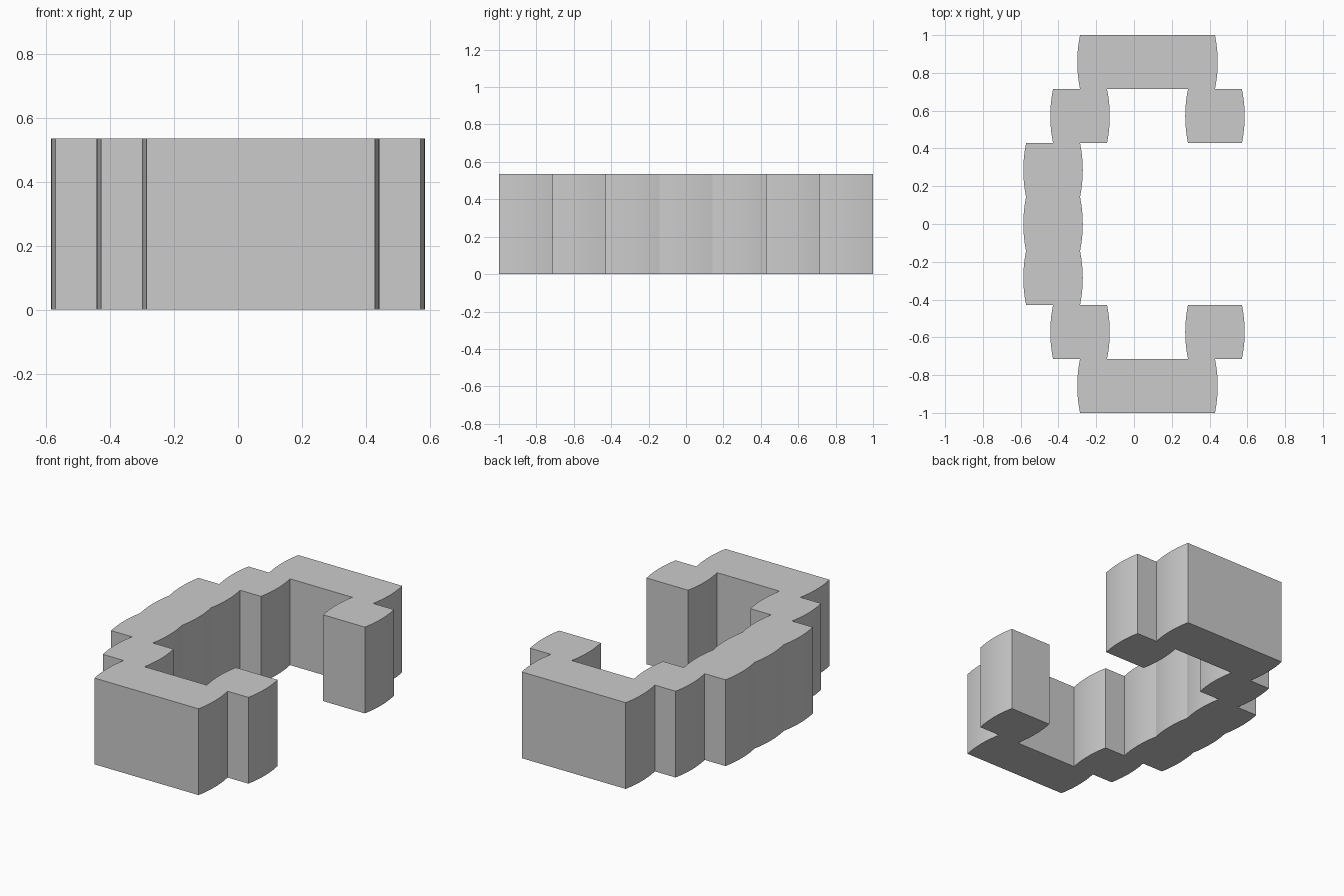
import bpy, bmesh

if "Cube" in bpy.data.objects:
    bpy.data.objects.remove(bpy.data.objects["Cube"])

U = 2 / 7          # cell size of the stepped plan
HEIGHT = 0.536
BULGE = 0.0145     # outward bow of every side wall
SEG = 10

# side walls in counter-clockwise order: (x in cells, row, direction)
walls = [(1.5, 0, 1), (2, 1, 1), (1, 1, -1), (-0.5, 1, 1),
         (-1, 2, 1), (-1, 3, 1), (-1, 4, 1),
         (-0.5, 5, 1), (1, 5, -1), (2, 5, 1), (1.5, 6, 1),
         (-1, 6, -1), (-1.5, 5, -1),
         (-2, 4, -1), (-2, 3, -1), (-2, 2, -1),
         (-1.5, 1, -1), (-1, 0, -1)]


def bowed_wall(x, row, direction):
    """Points along one wall; upward walls bow right, downward walls bow left."""
    points = []
    for i in range(SEG + 1):
        t = i / SEG
        along = t if direction > 0 else 1 - t
        bow = direction * BULGE * 4 * t * (1 - t)
        points.append((x * U + bow, (row + along) * U - 1))
    return points


# closed plan outline, without repeated points where walls meet
outline = []
for wall in walls:
    for p in bowed_wall(*wall):
        if not outline or abs(p[0] - outline[-1][0]) + abs(p[1] - outline[-1][1]) > 1e-5:
            outline.append(p)

# stepped bracket body: extrude the plan upward
bm = bmesh.new()
base = bm.faces.new([bm.verts.new((x, y, 0)) for x, y in outline])
top = bmesh.ops.extrude_face_region(bm, geom=[base], use_keep_orig=True)["geom"]
bmesh.ops.translate(bm, vec=(0, 0, HEIGHT),
                    verts=[v for v in top if isinstance(v, bmesh.types.BMVert)])
bmesh.ops.recalc_face_normals(bm, faces=bm.faces)
mesh = bpy.data.meshes.new("stepped_bracket")
bm.to_mesh(mesh)
bm.free()
body = bpy.data.objects.new("stepped_bracket", mesh)
bpy.context.collection.objects.link(body)

# smooth the bowed walls, keep the corners sharp
bpy.context.view_layer.objects.active = body
body.select_set(True)
bpy.ops.object.shade_smooth_by_angle(angle=0.14)
